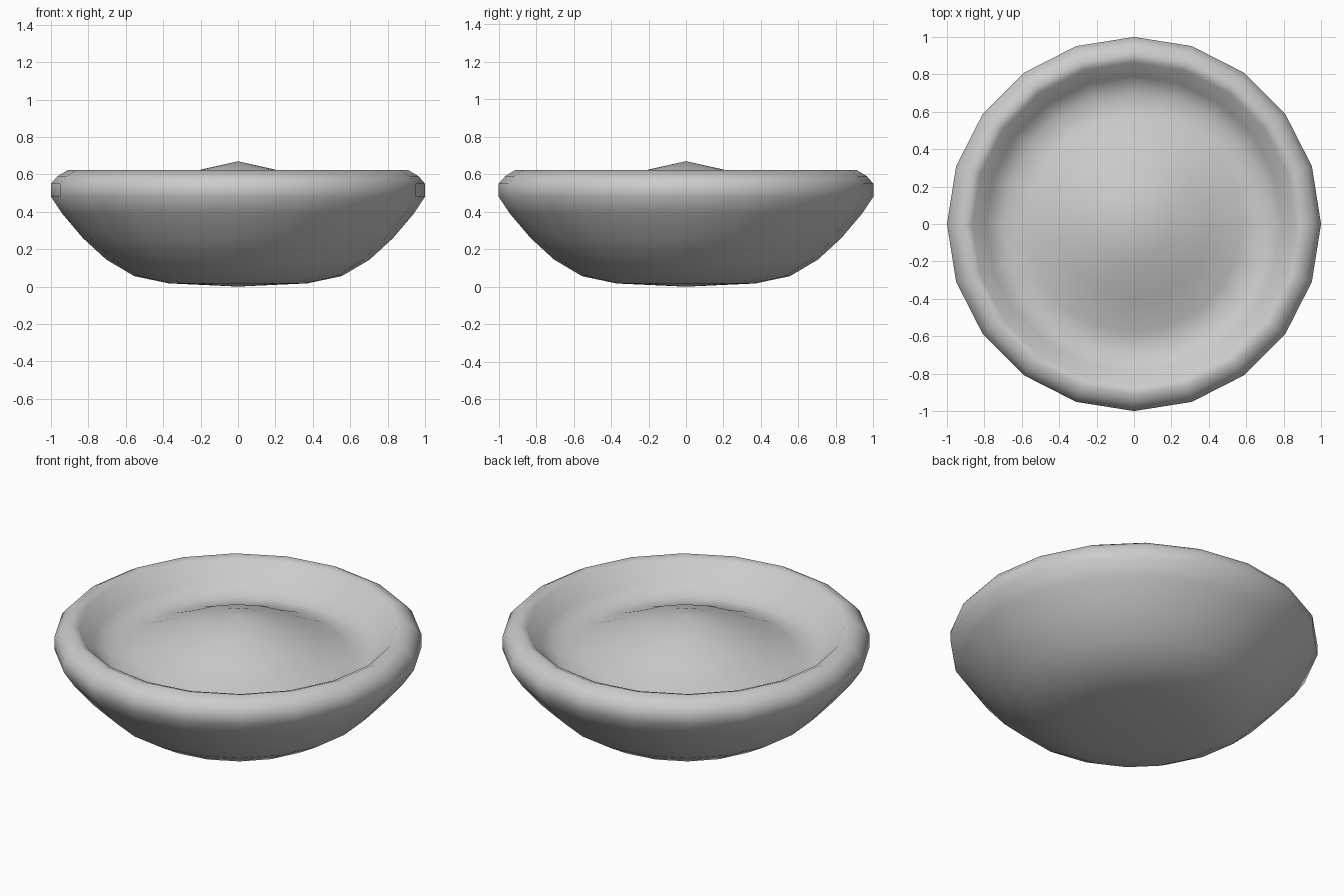
import bpy
import bmesh
from math import cos, sin, pi

cube = bpy.data.objects.get("Cube")
if cube:
    bpy.data.objects.remove(cube, do_unlink=True)

SIDES = 20

# One plain grey for the whole dish
grey = bpy.data.materials.new("plain_grey")
grey.use_nodes = True
colour = (0.6, 0.6, 0.6, 1)
grey.diffuse_color = colour
grey.node_tree.nodes["Principled BSDF"].inputs["Base Color"].default_value = colour


def lathe(name, profile, material):
    """Revolve (radius, height) points; the two ends lie on the axis."""
    bm = bmesh.new()
    start = bm.verts.new((0, 0, profile[0][1]))
    end = bm.verts.new((0, 0, profile[-1][1]))
    rings = []
    for r, z in profile[1:-1]:
        rings.append([bm.verts.new((r * cos(2 * pi * i / SIDES),
                                    r * sin(2 * pi * i / SIDES), z))
                      for i in range(SIDES)])
    for i in range(SIDES):
        j = (i + 1) % SIDES
        bm.faces.new((start, rings[0][j], rings[0][i]))
        bm.faces.new((end, rings[-1][i], rings[-1][j]))
        for low, high in zip(rings, rings[1:]):
            bm.faces.new((low[i], low[j], high[j], high[i]))
    bmesh.ops.recalc_face_normals(bm, faces=bm.faces)
    for face in bm.faces:
        face.smooth = True
    mesh = bpy.data.meshes.new(name)
    bm.to_mesh(mesh)
    bm.free()
    mesh.materials.append(material)
    obj = bpy.data.objects.new(name, mesh)
    bpy.context.collection.objects.link(obj)
    return obj


# Outer bowl, rounded rim, shallow inner trough and raised central mound
outside = [(0, 0), (0.37, 0.017), (0.555, 0.056), (0.705, 0.145),
           (0.83, 0.26), (0.94, 0.39), (1, 0.48)]
rim = [(1, 0.55), (0.965, 0.59), (0.91, 0.623), (0.865, 0.605)]
inside = [(0.79, 0.505), (0.7, 0.455), (0.58, 0.472),
          (0.4, 0.555), (0.2, 0.625), (0, 0.67)]
lathe("bowl", outside + rim + inside, grey)
